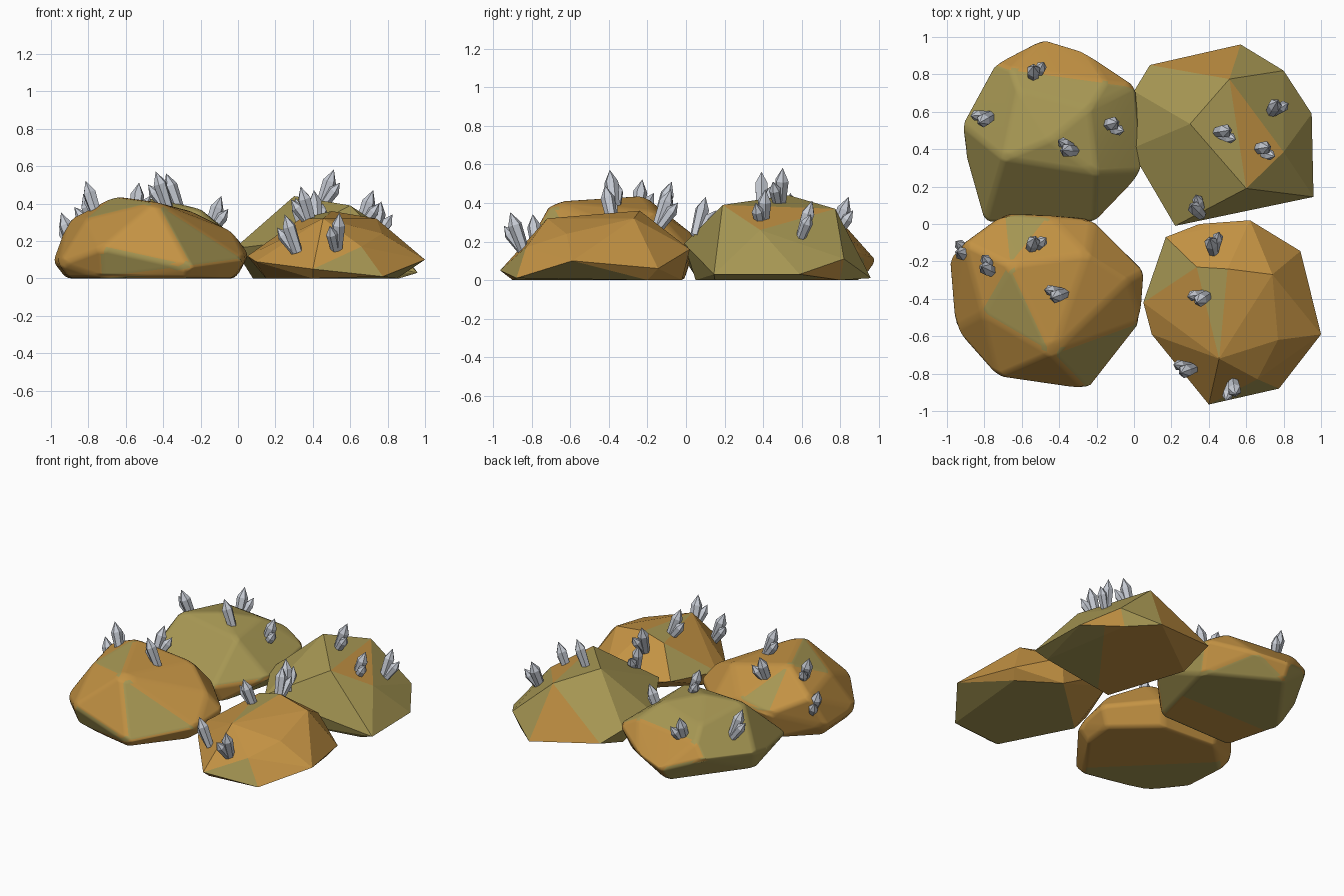
import bpy
import bmesh
import math
from mathutils import Vector, Matrix

cube = bpy.data.objects.get("Cube")
if cube:
    bpy.data.objects.remove(cube, do_unlink=True)


def make_material(name, colour):
    mat = bpy.data.materials.new(name)
    mat.use_nodes = True
    rgba = (*colour, 1.0)
    mat.diffuse_color = rgba
    mat.node_tree.nodes["Principled BSDF"].inputs["Base Color"].default_value = rgba
    return mat


olive = make_material("olive stone", (0.385, 0.31, 0.087))
orange = make_material("orange stone", (0.55, 0.29, 0.057))
grey = make_material("grey crystal", (0.57, 0.60, 0.66))


def add_object(name, bm, materials):
    mesh = bpy.data.meshes.new(name)
    bm.to_mesh(mesh)
    bm.free()
    for mat in materials:
        mesh.materials.append(mat)
    obj = bpy.data.objects.new(name, mesh)
    bpy.context.scene.collection.objects.link(obj)
    return obj


def paint_underside(bm, point, direction):
    """Cut the flat underside along a line and recolour the part beyond it."""
    point, direction = Vector(point), Vector(direction)
    under = [f for f in bm.faces if f.normal.z < -0.9]
    edges = {e for f in under for e in f.edges}
    verts = {v for f in under for v in f.verts}
    bmesh.ops.bisect_plane(bm, geom=under + list(edges) + list(verts),
                           plane_co=point, plane_no=direction)
    bm.normal_update()
    for face in bm.faces:
        if face.normal.z < -0.9:
            beyond = (face.calc_center_median() - point).dot(direction) > 0
            face.material_index = int(beyond)


def add_rock(name, corners, base, accent, patches, under, bevel=0.0):
    """Faceted boulder: hull of its corners, with the face nearest each patch recoloured."""
    bm = bmesh.new()
    for corner in corners:
        bm.verts.new(corner)
    bmesh.ops.convex_hull(bm, input=bm.verts[:])
    loose = [v for v in bm.verts if not v.link_faces]
    bmesh.ops.delete(bm, geom=loose, context='VERTS')
    bmesh.ops.recalc_face_normals(bm, faces=bm.faces[:])
    for patch in patches:
        spot = Vector(patch)
        nearest = min(bm.faces, key=lambda f: (f.calc_center_median() - spot).length)
        nearest.material_index = 1
    paint_underside(bm, *under)
    bmesh.ops.dissolve_limit(bm, angle_limit=math.radians(4), verts=bm.verts[:],
                             edges=bm.edges[:], delimit={'MATERIAL'})
    for face in bm.faces:
        face.smooth = bevel > 0
    obj = add_object(name, bm, [base, accent])
    if bevel:
        mod = obj.modifiers.new("worn edges", 'BEVEL')
        mod.width = bevel
        mod.segments = 3
        mod.limit_method = 'ANGLE'
        mod.angle_limit = math.radians(8)
        mod.harden_normals = True


# Back boulder with sharp edges, mostly olive
add_rock("back_left_rock", [
    (.30, .535, .44), (.51, .775, .37), (.60, .19, .39), (.80, .385, .26),
    (.80, .82, .11), (.95, .59, .03), (.96, .145, .03), (.57, .96, .01),
    (.085, .85, .08), (0, .71, .15), (-.02, .40, .16), (.22, -.01, .19),
    (.26, .05, 0), (.08, .60, 0), (.86, .15, 0), (.75, .80, 0)],
    olive, orange,
    [(.64, .45, .34), (.39, .86, .15), (.80, .80, .05)],
    under=[(.58, .36, 0), (-.8, .6, 0)])

# Front boulder with sharp edges, mostly orange, underside all olive
add_rock("front_left_rock", [
    (.335, -.23, .32), (.50, -.24, .36), (.455, -.72, .32), (.77, -.62, .24),
    (.74, -.27, .32), (.89, -.145, .06), (1.0, -.59, .10), (.775, -.88, .01),
    (.66, -.83, .17), (.40, -.965, .05), (.095, -.59, .09), (.05, -.42, .12),
    (.17, -.07, .15), (.35, 0, .12), (.62, .02, .16),
    (.58, -.02, 0), (.15, -.42, 0), (.85, -.20, 0), (.40, -.90, 0)],
    orange, olive,
    [(.43, -.40, .33), (.18, -.24, .20), (.61, -.89, .08), (.8, -.6, .02)],
    under=[(0, -1, 0), (0, 1, 0)])

# Front boulder with worn edges, mostly orange
add_rock("front_right_rock", [
    (-.69, .06, .20), (-.45, .045, .23), (-.22, .03, .15), (.06, -.25, .13),
    (.04, -.52, .10), (-.25, -.89, .06), (-.73, -.82, .165), (-.96, -.56, .08),
    (-.99, -.19, .09), (-.91, -.10, .31), (-.66, -.22, .44), (-.44, -.695, .41),
    (-.81, -.48, .32), (-.25, -.16, .36), (-.03, -.30, .25), (-.92, -.22, 0),
    (-.90, -.52, 0), (-.72, -.75, 0), (-.28, -.84, 0), (-.03, -.50, 0),
    (-.01, -.28, 0), (-.28, -.04, 0), (-.70, -.01, 0)],
    orange, olive,
    [(-.64, -.46, .39), (-.60, -.04, .29), (-.13, -.62, .2), (-.5, -.83, .08)],
    under=[(-.5, -.5, 0), (-.7, -.7, 0)], bevel=0.035)

# Back boulder with worn edges, mostly olive with an orange rear skirt
add_rock("back_right_rock", [
    (-.92, .53, .16), (-.90, .36, .12), (-.74, .86, .19), (-.49, .99, .10),
    (-.26, .92, .13), (.01, .74, .20), (.05, .28, .15), (-.21, .01, .12),
    (-.80, .01, .08), (-.70, .35, .40), (-.66, .83, .28), (-.15, .76, .29),
    (-.62, .72, .35), (-.24, .62, .38), (-.20, .27, .37), (-.45, .45, .43),
    (-.85, .45, 0), (-.50, .92, 0), (-.03, .65, 0), (-.18, .07, 0), (-.75, .06, 0)],
    olive, orange,
    [(-.63, .89, .19), (-.47, .91, .2), (-.3, .89, .17), (-.42, .94, .07),
     (-.15, .80, .1), (-.13, .81, .2), (-.07, .15, .1)],
    under=[(-.45, .35, 0), (0, -1, 0)], bevel=0.035)


def add_crystal(bm, base, direction, length, radius):
    """Six-sided shard: widening shaft with a pointed end."""
    turn = direction.to_track_quat('Z', 'Y').to_matrix().to_4x4()
    place = Matrix.Translation(base) @ turn
    shaft, point = length * 0.68, length * 0.32
    bmesh.ops.create_cone(bm, cap_ends=False, segments=6, radius1=radius * 0.75,
                          radius2=radius, depth=shaft,
                          matrix=place @ Matrix.Translation((0, 0, shaft / 2)))
    bmesh.ops.create_cone(bm, cap_ends=False, segments=6, radius1=radius,
                          radius2=0, depth=point,
                          matrix=place @ Matrix.Translation((0, 0, shaft + point / 2)))


def add_cluster(name, x, y, top, heading):
    """Tall shard with a shorter one splayed further over, both leaning along the heading."""
    angle = math.radians(heading)
    lean = Vector((math.cos(angle), math.sin(angle), 0))
    side = Vector((-lean.y, lean.x, 0))
    up = Vector((0, 0, 1))
    main = (up + lean * 0.36 + side * 0.06).normalized()
    small = (up + lean * 0.72 - side * 0.22).normalized()
    base = Vector((x, y, top - 0.2)) - lean * 0.05
    bm = bmesh.new()
    add_crystal(bm, base, main, 0.215, 0.037)
    add_crystal(bm, base + lean * 0.01 - side * 0.01, small, 0.165, 0.031)
    bmesh.ops.remove_doubles(bm, verts=bm.verts[:], dist=0.0005)
    add_object(name, bm, [grey])


# Crystal clusters on each rock: position, tip height and heading in degrees
clusters = {
    "back_left": [(.49, .49, .58, 0), (.70, .40, .47, 0),
                  (.76, .63, .41, 50), (.33, .09, .43, 125)],
    "front_left": [(.42, -.10, .47, 95), (.35, -.40, .49, 205),
                   (.27, -.78, .34, 190), (.53, -.89, .35, 270)],
    "front_right": [(-.42, -.38, .57, 190), (-.53, -.10, .51, 60),
                    (-.79, -.23, .52, 145), (-.92, -.15, .35, 155)],
    "back_right": [(-.36, .40, .56, 170), (-.81, .56, .45, 200),
                   (-.11, .53, .44, 5), (-.53, .82, .43, 80)],
}
for rock, spots in clusters.items():
    for number, spot in enumerate(spots, 1):
        add_cluster(f"{rock}_crystals_{number}", *spot)
